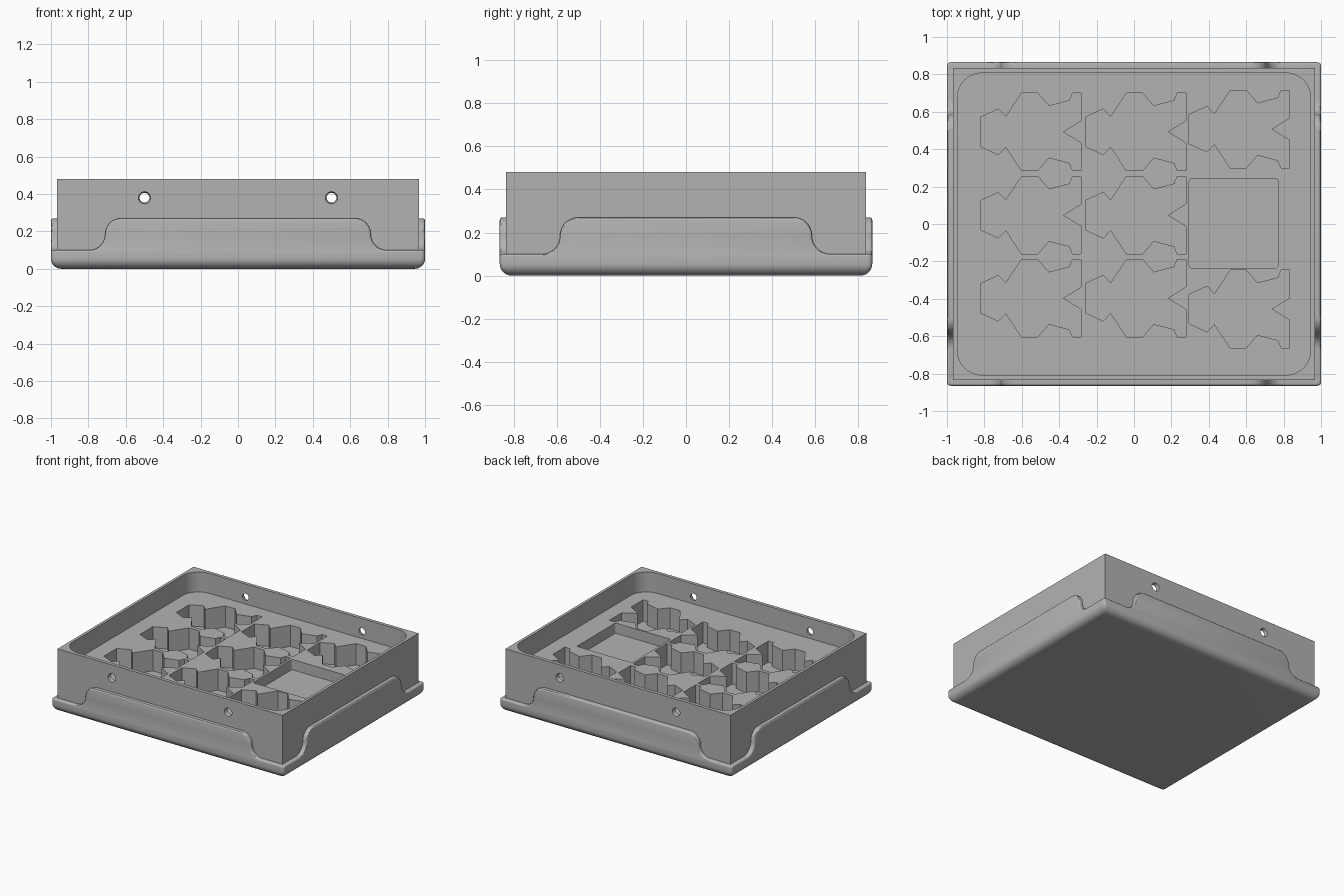
import bpy, bmesh, math
from mathutils import Matrix, Vector

if "Cube" in bpy.data.objects:
    bpy.data.objects.remove(bpy.data.objects["Cube"])

GREY = (0.45, 0.45, 0.45, 1)
grey = bpy.data.materials.new("plain grey")
grey.use_nodes = True
grey.diffuse_color = GREY
grey.node_tree.nodes["Principled BSDF"].inputs["Base Color"].default_value = GREY

HX, HY = 1.0, 0.865          # outer half sizes of the base
BX, BY = 0.967, 0.835        # half sizes of the tray body
TOP, FLOOR, POCKET = 0.48, 0.325, 0.16


def rounded_rect(hx, hy, r, steps=8, cx=0, cy=0):
    pts = []
    for i, (sx, sy) in enumerate([(1, 1), (-1, 1), (-1, -1), (1, -1)]):
        for k in range(steps + 1):
            a = math.pi / 2 * (i + k / steps)
            pts.append((cx + sx * (hx - r) + r * math.cos(a),
                        cy + sy * (hy - r) + r * math.sin(a)))
    return pts


def add_loft(bm, rings):
    """Skin a stack of (outline, height) rings and cap both ends."""
    loops = [[bm.verts.new((x, y, z)) for x, y in pts] for pts, z in rings]
    n = len(loops[0])
    for a, b in zip(loops, loops[1:]):
        for i in range(n):
            j = (i + 1) % n
            bm.faces.new((a[i], a[j], b[j], b[i]))
    bm.faces.new(loops[0][::-1])
    bm.faces.new(loops[-1])


def finish(name, bm):
    bmesh.ops.recalc_face_normals(bm, faces=bm.faces)
    me = bpy.data.meshes.new(name)
    bm.to_mesh(me)
    bm.free()
    me.materials.append(grey)
    ob = bpy.data.objects.new(name, me)
    bpy.context.collection.objects.link(ob)
    return ob


def activate(ob):
    bpy.ops.object.select_all(action="DESELECT")
    ob.select_set(True)
    bpy.context.view_layer.objects.active = ob


def smooth(ob):
    activate(ob)
    bpy.ops.object.shade_smooth_by_angle(angle=math.radians(30))


def cut(ob, cutter):
    cutter.hide_render = True
    mod = ob.modifiers.new("cut", "BOOLEAN")
    mod.operation, mod.solver, mod.object = "DIFFERENCE", "EXACT", cutter
    activate(ob)
    bpy.ops.object.modifier_apply(modifier=mod.name)
    bpy.data.objects.remove(cutter)


# Base slab with a rounded underside and a softly rounded top lip
base_rings = []
for radius, centre, start, end in [(0.055, 0.055, -90, 0), (0.012, 0.088, 0, 90)]:
    for k in range(9):
        a = math.radians(start + (end - start) * k / 8)
        inset = radius * (1 - math.cos(a))
        base_rings.append((rounded_rect(HX - inset, HY - inset, 0.02, 5),
                           centre + radius * math.sin(a)))
bm = bmesh.new()
add_loft(bm, base_rings)
smooth(finish("base", bm))


# Raised skirt panels with S-curved shoulders on all four sides
def skirt_outline(mid, end, r=0.085):
    half = [(end, 0.05), (end, 0.1)]
    for k in range(11):      # concave foot
        a = math.radians(270 - 90 * k / 10)
        half.append((mid + r + r * math.cos(a), 0.1 + r + r * math.sin(a)))
    for k in range(1, 11):   # convex shoulder
        a = math.radians(90 * k / 10)
        half.append((mid - r + r * math.cos(a), 0.1 + r + r * math.sin(a)))
    return half + [(-x, z) for x, z in reversed(half)]


for name, mid, end, reach, turn in [("front", 0.71, 0.97, HY, 0), ("left", 0.585, 0.835, HX, 90),
                                    ("back", 0.71, 0.97, HY, 180), ("right", 0.585, 0.835, HX, 270)]:
    bm = bmesh.new()
    outline = skirt_outline(mid, end)
    add_loft(bm, [(outline, reach - 0.06), (outline, reach)])
    place = Matrix.Rotation(math.radians(turn), 4, "Z") @ Matrix.Rotation(math.pi / 2, 4, "X")
    bmesh.ops.transform(bm, matrix=place, verts=bm.verts)
    panel = finish(name + "_skirt", bm)
    bevel = panel.modifiers.new("soft edge", "BEVEL")
    bevel.width, bevel.segments = 0.012, 3
    bevel.limit_method, bevel.angle_limit = "ANGLE", math.radians(40)
    activate(panel)
    bpy.ops.object.modifier_apply(modifier=bevel.name)
    smooth(panel)

# Tray body
bm = bmesh.new()
block = [(BX, BY), (-BX, BY), (-BX, -BY), (BX, -BY)]
add_loft(bm, [(block, 0.06), (block, TOP)])
body = finish("tray_body", bm)

# Wide rounded recess under the rim
bm = bmesh.new()
recess = rounded_rect(0.945, 0.808, 0.135, 12)
add_loft(bm, [(recess, FLOOR), (recess, TOP + 0.1)])
cut(body, finish("recess_cutter", bm))

# Angular shaped pockets and one shallow square pocket
half = [(0, 0.078), (0.095, 0.122), (0.135, 0.08), (0.22, 0.208), (0.305, 0.208),
        (0.365, 0.138), (0.475, 0.167), (0.492, 0.208), (0.537, 0.208), (0.537, 0.06)]
shape = half + [(0.44, 0)] + [(x, -y) for x, y in reversed(half)]
spots = [(x, y) for x in (-0.82, -0.26) for y in (0.493, 0.047, -0.397)]
spots += [(0.295, 0.507), (0.295, -0.455)]
bm = bmesh.new()
for px, py in spots:
    pts = [(px + x, py + y) for x, y in shape]
    add_loft(bm, [(pts, POCKET), (pts, FLOOR + 0.05)])
square = rounded_rect(0.238, 0.238, 0.015, 4, 0.533, 0.003)
add_loft(bm, [(square, FLOOR - 0.08), (square, FLOOR + 0.05)])
cut(body, finish("pocket_cutter", bm))

# Tapered holes through the front and back walls
bm = bmesh.new()
for sx in (-1, 1):
    for sy in (-1, 1):
        spot = Matrix.Translation(Vector((sx * 0.5, sy * 0.82, 0.38)))
        spot = spot @ Matrix.Rotation(sy * math.pi / 2, 4, "X")
        bmesh.ops.create_cone(bm, cap_ends=True, segments=24, radius1=0.036,
                              radius2=0.022, depth=0.06, matrix=spot)
cut(body, finish("hole_cutter", bm))
smooth(body)
